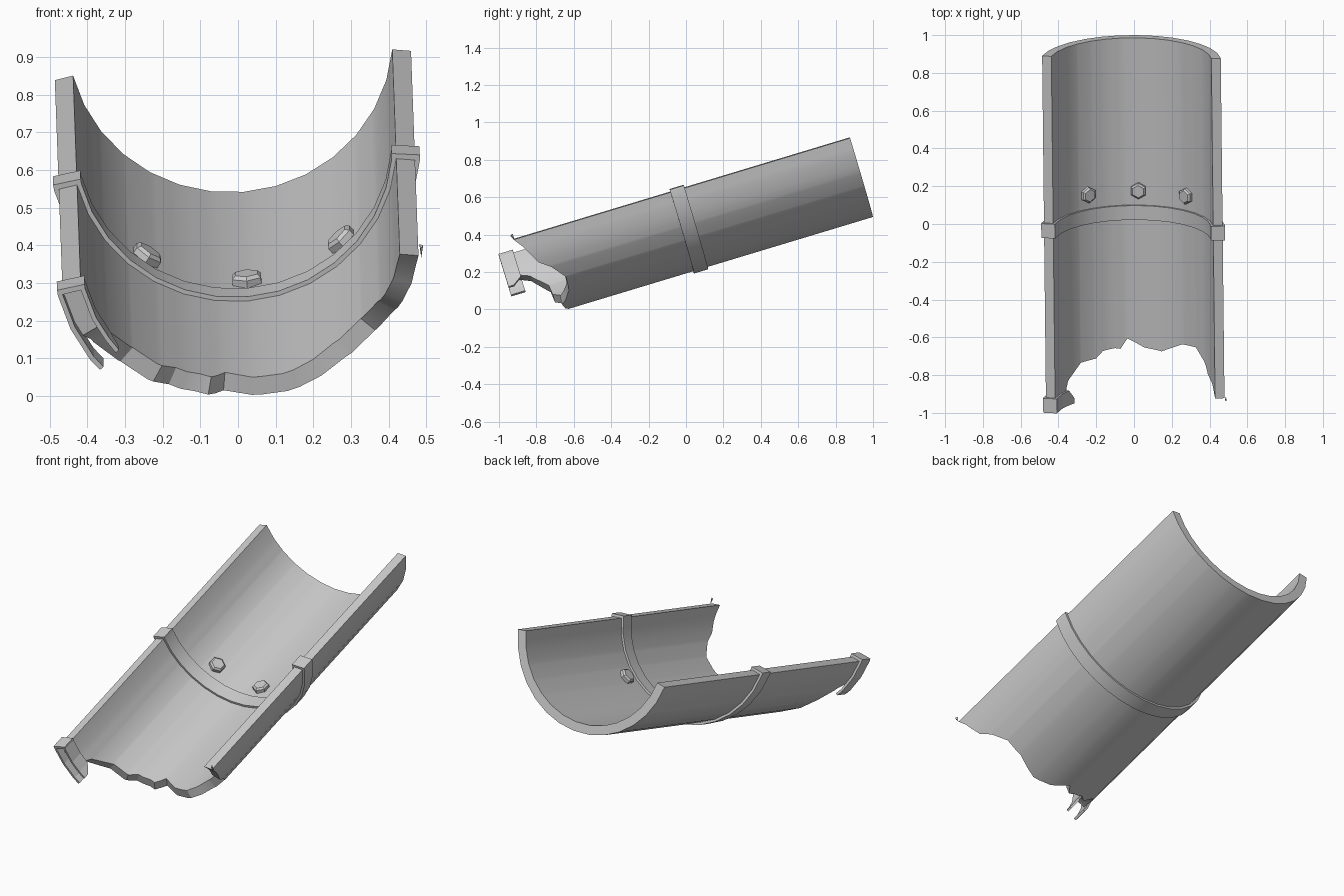
import bpy, bmesh
from math import sin, cos, radians, pi, floor
from mathutils import Matrix

if "Cube" in bpy.data.objects:
    bpy.data.objects.remove(bpy.data.objects["Cube"])

# Tilted local frame: Y runs along the trough, Z away from its bottom
FRAME = (Matrix.Translation((-0.02, 0.861, 0.953)) @ Matrix.Rotation(0.011, 4, 'Z')
         @ Matrix.Rotation(radians(16.8), 4, 'X') @ Matrix.Rotation(radians(-4.9), 4, 'Y'))
RIM = 80.5            # half angle of the trough
STEP = RIM * 2 / 14   # fourteen flat sides
R_IN, R_OUT = 0.431, 0.481


def finish(name, bm, smooth=False):
    bmesh.ops.recalc_face_normals(bm, faces=bm.faces[:])
    bm.transform(FRAME)
    me = bpy.data.meshes.new(name)
    bm.to_mesh(me)
    bm.free()
    ob = bpy.data.objects.new(name, me)
    bpy.context.collection.objects.link(ob)
    if smooth:
        bpy.ops.object.select_all(action='DESELECT')
        bpy.context.view_layer.objects.active = ob
        ob.select_set(True)
        bpy.ops.object.shade_smooth_by_angle(angle=radians(30))
    return ob


def arc_point(a, r):
    """Point on the faceted arc, a in degrees from the bottom."""
    k = floor(a / STEP + 1e-6)
    t = a / STEP - k
    p, q = radians(k * STEP), radians((k + 1) * STEP)
    return (r * (sin(p) * (1 - t) + sin(q) * t), -r * (cos(p) * (1 - t) + cos(q) * t))


def shell(bm, stations, r0, r1):
    """Closed curved slab; stations are (angle, back, front)."""
    rings = []
    for a, back, front in stations:
        ring = []
        for r, u in ((r0, back), (r1, back), (r1, front), (r0, front)):
            x, z = arc_point(a, r)
            ring.append(bm.verts.new((x, u, z)))
        rings.append(ring)
    for A, B in zip(rings, rings[1:]):
        for i in range(4):
            j = (i + 1) % 4
            bm.faces.new((A[i], A[j], B[j], B[i]))
    bm.faces.new(rings[0])
    bm.faces.new(rings[-1])


def angles(lo, hi):
    return sorted({lo, hi} | {k * STEP for k in range(-7, 8) if lo + .01 < k * STEP < hi - .01})


# Trough with a broken front edge: (angle, distance along the trough)
BREAK = [(-80.5, -1.93), (-64, -1.925), (-59, -1.843), (-45, -1.762), (-32.5, -1.757),
         (-27, -1.72), (-18, -1.711), (-14, -1.717), (-9, -1.661), (3, -1.712),
         (15.5, -1.727), (32, -1.672), (45, -1.668), (55.5, -1.727), (61.5, -1.788),
         (74, -1.84), (80.5, -1.88)]


def edge(a):
    for (a0, u0), (a1, u1) in zip(BREAK, BREAK[1:]):
        if a <= a1 + 1e-6:
            return u0 + (u1 - u0) * (a - a0) / (a1 - a0)
    return BREAK[-1][1]


cols = sorted({b[0] for b in BREAK} | set(angles(-RIM, RIM)))
bm = bmesh.new()
shell(bm, [(a, 0.0, edge(a)) for a in cols], R_IN, R_OUT)
finish("trough", bm, True)

# Full collar around the middle
bm = bmesh.new()
shell(bm, [(a, -0.924, -1.003) for a in angles(-82.3, 82.3)], R_IN - 0.012, R_OUT + 0.013)
finish("middle_collar", bm, True)

# Broken piece of the front collar: two skins joined by a cap, open in front
bm = bmesh.new()
B, F = -1.890, -1.970
shell(bm, [(a, B, F) for a in angles(-82.3, -53)], R_OUT, R_OUT + 0.013)
shell(bm, [(a, B, F) for a in angles(-82.3, -60)] + [(-54, B - 0.05, F)], R_IN - 0.012, R_IN)
shell(bm, [(-82.3, B, F), (-80.5, B, F)], R_IN, R_OUT)
finish("front_collar_fragment", bm)

# Sliver left on the right rim
bm = bmesh.new()
x, z = arc_point(82, R_OUT)
pts = [(x + .004, -1.875, z + .018), (x + .014, -1.885, z + .016),
       (x + .006, -1.875, z - .02), (x + .006, -1.89, z + .01)]
vs = [bm.verts.new(p) for p in pts]
for f in ((0, 1, 2), (0, 1, 3), (1, 2, 3), (0, 2, 3)):
    bm.faces.new([vs[i] for i in f])
finish("broken_sliver", bm)

# Hexagonal bolt heads on the inside
for name, a in (("left_bolt", -38), ("middle_bolt", 0), ("right_bolt", 38)):
    bm = bmesh.new()
    rings = []
    for r, h in ((0.044, -0.012), (0.044, 0.020), (0.034, 0.029)):
        rings.append([bm.verts.new((r * sin(i * pi / 3), r * cos(i * pi / 3), h)) for i in range(6)])
    for P, Q in zip(rings, rings[1:]):
        for i in range(6):
            j = (i + 1) % 6
            bm.faces.new((P[i], P[j], Q[j], Q[i]))
    bm.faces.new(rings[0])
    bm.faces.new(rings[-1])
    t = radians(a)
    bm.transform(Matrix.Translation((R_IN * sin(t), -0.842, -R_IN * cos(t))) @ Matrix.Rotation(-t, 4, 'Y'))
    finish(name, bm)
